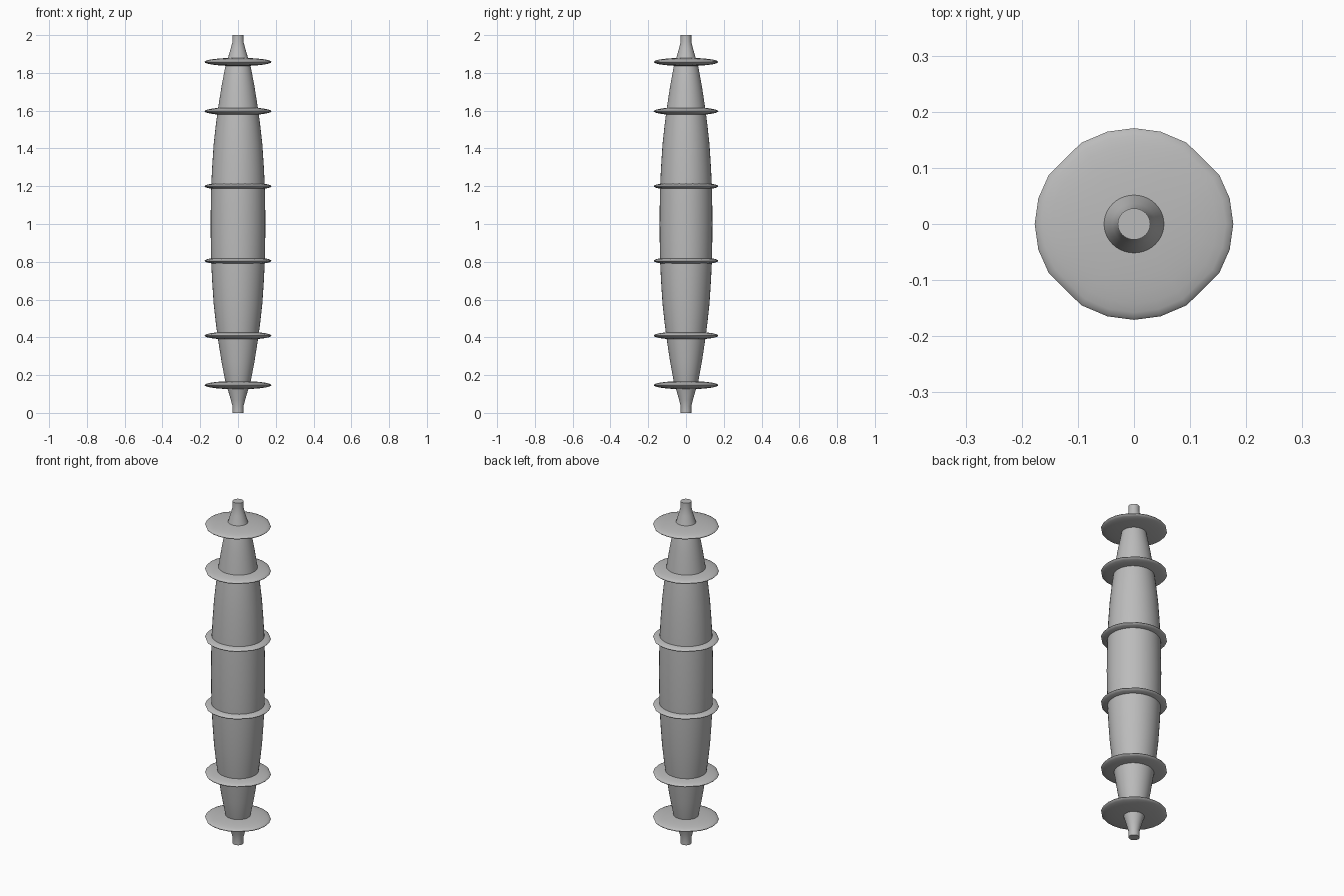
import bpy, bmesh, math

cube = bpy.data.objects.get("Cube")
if cube:
    bpy.data.objects.remove(cube, do_unlink=True)

DEPTH = 0.965  # the turned shape is slightly narrower front to back

grey = bpy.data.materials.new("plain_grey")
grey.use_nodes = True
colour = (0.5, 0.5, 0.5, 1)
grey.diffuse_color = colour
grey.node_tree.nodes["Principled BSDF"].inputs["Base Color"].default_value = colour


def lathe(name, profile, angles, z=0.0):
    """Revolve (radius, height) points; a zero radius makes a pole, open ends are capped."""
    bm = bmesh.new()
    rings = []
    for r, h in profile:
        if r == 0:
            rings.append([bm.verts.new((0, 0, h))])
        else:
            rings.append([bm.verts.new((r * math.cos(a), DEPTH * r * math.sin(a), h))
                          for a in angles])
    n = len(angles)
    for low, high in zip(rings, rings[1:]):
        for i in range(n):
            j = (i + 1) % n
            corners = [low[i % len(low)], low[j % len(low)],
                       high[j % len(high)], high[i % len(high)]]
            bm.faces.new(list(dict.fromkeys(corners)))
    for ring in (rings[0], rings[-1]):
        if len(ring) > 1:
            bm.faces.new(ring)
    bmesh.ops.recalc_face_normals(bm, faces=bm.faces)
    mesh = bpy.data.meshes.new(name)
    bm.to_mesh(mesh)
    bm.free()
    mesh.materials.append(grey)
    obj = bpy.data.objects.new(name, mesh)
    obj.location.z = z
    bpy.context.collection.objects.link(obj)
    bpy.ops.object.select_all(action='DESELECT')
    obj.select_set(True)
    bpy.context.view_layer.objects.active = obj
    bpy.ops.object.shade_smooth_by_angle(angle=math.radians(40))
    return obj


# Spindle body, its upper half mirrored downwards
half = [(0.144, 1.1), (0.142, 1.2), (0.137, 1.3), (0.129, 1.42), (0.118, 1.52),
        (0.106, 1.61), (0.087, 1.73), (0.066, 1.84), (0.053, 1.88),
        (0.038, 1.93), (0.029, 1.965), (0.029, 2.0)]
body = [(r, 2 - z) for r, z in reversed(half)] + [(0.145, 1.0)] + half
lathe("spindle_body", body, [math.tau * i / 40 for i in range(40)])

# Thin lens-shaped discs, with rims of twenty slightly uneven sides
rim = [math.radians(q * 90 + a) for q in range(4) for a in
       ((0, 15.5, 31, 58, 74.5) if q % 2 == 0 else (0, 15.5, 32, 59, 74.5))]
lens = [(0.177 * math.cos(t), 0.022 * math.sin(t))
        for t in (math.pi * (k / 16 - 0.5) for k in range(1, 16))]
lens = [(0, -0.022)] + lens + [(0, 0.022)]
for i, z in enumerate((0.147, 0.409, 0.805, 1.2, 1.597, 1.858)):
    lathe(f"disc_{i + 1}", lens, rim, z)
